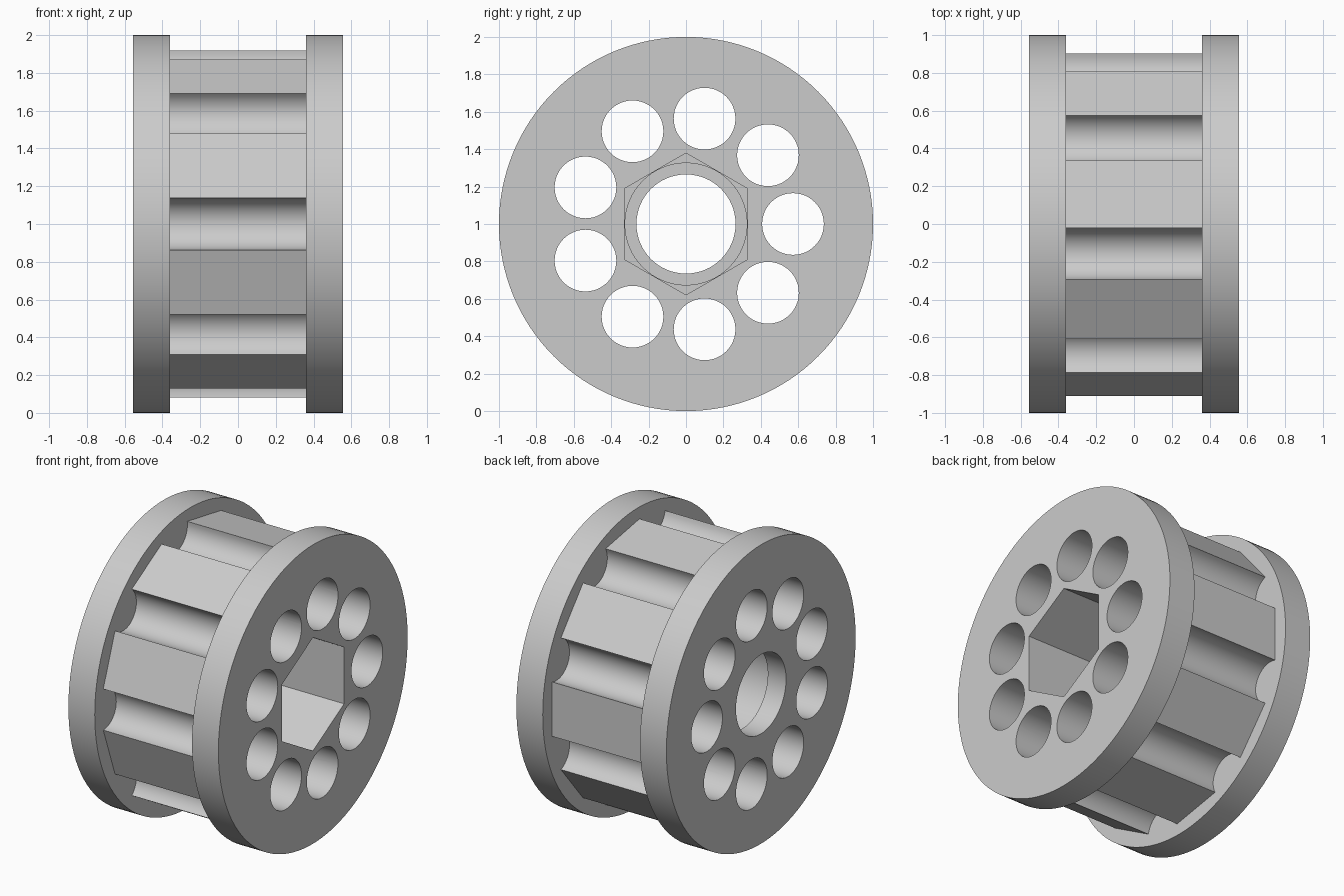
import bpy, bmesh
from math import sin, cos, pi, radians

cube = bpy.data.objects.get("Cube")
if cube:
    bpy.data.objects.remove(cube, do_unlink=True)

TEETH = 9
STEP = 2 * pi / TEETH
HALF_WIDTH, FLANGE_INNER = 0.555, 0.36

grey = bpy.data.materials.new("plain grey")
grey.use_nodes = True
grey.diffuse_color = (0.6, 0.6, 0.6, 1)
grey.node_tree.nodes["Principled BSDF"].inputs["Base Color"].default_value = (0.6, 0.6, 0.6, 1)


def circle(radius, sides, cy=0.0, cz=0.0, start=0.0):
    return [(cy + radius * cos(start + 2 * pi * i / sides),
             cz + radius * sin(start + 2 * pi * i / sides)) for i in range(sides)]


def prism(name, profile, x0, x1):
    """Extrude a (y, z) profile along x, around the axle line at z = 1."""
    bm = bmesh.new()
    base = bm.faces.new([bm.verts.new((x0, y, 1 + z)) for y, z in profile])
    new = bmesh.ops.extrude_face_region(bm, geom=[base])["geom"]
    bmesh.ops.translate(bm, vec=(x1 - x0, 0, 0),
                        verts=[v for v in new if isinstance(v, bmesh.types.BMVert)])
    bmesh.ops.recalc_face_normals(bm, faces=bm.faces)
    mesh = bpy.data.meshes.new(name)
    bm.to_mesh(mesh)
    bm.free()
    mesh.materials.append(grey)
    obj = bpy.data.objects.new(name, mesh)
    bpy.context.collection.objects.link(obj)
    return obj


def toothed_profile(radius=0.92, half_angle=radians(8.6), arc_steps=20):
    """Flat-topped teeth separated by half-round grooves."""
    points = []
    groove = radius * sin(half_angle)
    depth = radius * cos(half_angle)
    for k in range(TEETH):
        mid = (k + 0.5) * STEP
        for i in range(arc_steps + 1):
            a = pi * i / arc_steps
            out, side = depth - groove * sin(a), -groove * cos(a)
            points.append((out * cos(mid) - side * sin(mid),
                           out * sin(mid) + side * cos(mid)))
    return points


# Solid parts
rim = circle(1.0, 128)
parts = [
    prism("toothed_core", toothed_profile(), -FLANGE_INNER, FLANGE_INNER),
    prism("left_flange", rim, FLANGE_INNER, HALF_WIDTH),
    prism("right_flange", rim, -HALF_WIDTH, -FLANGE_INNER),
]

# Cutters: ring of holes, hexagonal socket, bearing seat and axle bore
cutters = [prism("hole_cutter", circle(0.165, 48, 0.572 * cos(k * STEP), 0.572 * sin(k * STEP)),
                 -0.8, 0.8) for k in range(TEETH)]
cutters += [
    prism("hex_socket_cutter", circle(0.379, 6, start=pi / 6), 0, 0.8),
    prism("bearing_seat_cutter", circle(0.326, 64), -0.42, 0.05),
    prism("axle_bore_cutter", circle(0.265, 64), -0.8, 0.1),
]
for part in parts:
    for cutter in cutters:
        cutter.hide_render = True
        mod = part.modifiers.new(cutter.name, "BOOLEAN")
        mod.operation = "DIFFERENCE"
        mod.solver = "EXACT"
        mod.object = cutter

# Bake the cuts and drop the cutters
bpy.context.view_layer.update()
graph = bpy.context.evaluated_depsgraph_get()
baked = [bpy.data.meshes.new_from_object(p.evaluated_get(graph)) for p in parts]
for part, mesh in zip(parts, baked):
    part.modifiers.clear()
    part.data = mesh
for cutter in cutters:
    bpy.data.objects.remove(cutter, do_unlink=True)

# Smooth round walls, crisp edges
bpy.ops.object.select_all(action="DESELECT")
for part in parts:
    part.select_set(True)
bpy.context.view_layer.objects.active = parts[0]
bpy.ops.object.shade_smooth_by_angle(angle=radians(25))
